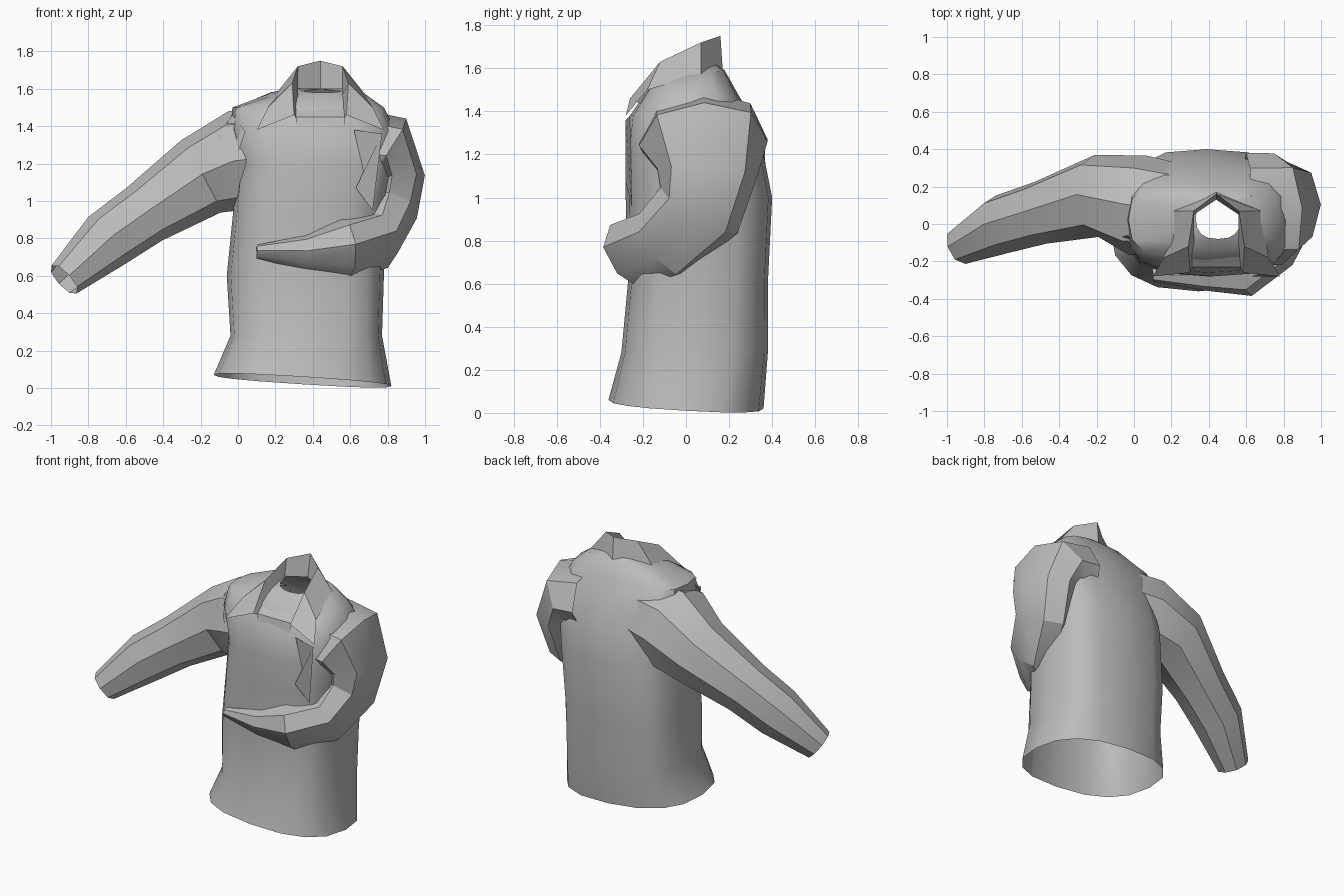
import bpy, bmesh, math
from mathutils import Vector

cube = bpy.data.objects.get("Cube")
if cube:
    bpy.data.objects.remove(cube, do_unlink=True)

GREY = (0.5, 0.5, 0.5, 1)
cloth = bpy.data.materials.new("grey_cloth")
cloth.use_nodes = True
cloth.diffuse_color = GREY
cloth.node_tree.nodes["Principled BSDF"].inputs["Base Color"].default_value = GREY


def loft(name, rows, closed=True, sharp_angle=32):
    """Skin rows of equal point count; the first and last rows stay open."""
    bm = bmesh.new()
    rows = [[bm.verts.new(point) for point in row] for row in rows]
    count = len(rows[0])
    for low, high in zip(rows, rows[1:]):
        for i in range(count if closed else count - 1):
            j = (i + 1) % count
            bm.faces.new((low[i], low[j], high[j], high[i]))
    bmesh.ops.recalc_face_normals(bm, faces=bm.faces)
    mesh = bpy.data.meshes.new(name)
    bm.to_mesh(mesh)
    bm.free()
    mesh.materials.append(cloth)
    part = bpy.data.objects.new(name, mesh)
    bpy.context.collection.objects.link(part)
    bpy.ops.object.select_all(action='DESELECT')
    part.select_set(True)
    bpy.context.view_layer.objects.active = part
    bpy.ops.object.shade_smooth_by_angle(angle=math.radians(sharp_angle))


def outline(sides, squareness):
    """Unit circle coordinates, pushed towards a rounded square."""
    def push(value):
        return math.copysign(abs(value) ** squareness, value)
    for i in range(sides):
        angle = math.tau * i / sides
        yield push(math.cos(angle)), push(math.sin(angle))


def torso_ring(left, right, front, back, z, tilt_x=0, tilt_y=0, squareness=0.65):
    """Level or tilted rounded outline between four limits."""
    return [((left + right) / 2 + c * (right - left) / 2,
             (front + back) / 2 + s * (back - front) / 2,
             z + tilt_x * c + tilt_y * s)
            for c, s in outline(16, squareness)]


def sleeve(name, stations, depth):
    """Tube square to its path; the cross-section frame turns with the path."""
    centres = [Vector(station[:3]) for station in stations]
    radii = [station[3] for station in stations]
    across = Vector((0, 1, 0))
    previous = None
    rings = []
    for i, (centre, radius) in enumerate(zip(centres, radii)):
        ahead = centres[min(i + 1, len(centres) - 1)]
        behind = centres[max(i - 1, 0)]
        along = (ahead - behind).normalized()
        if previous:
            across.rotate(previous.rotation_difference(along))
        across = (across - along * across.dot(along)).normalized()
        up = along.cross(across)
        rings.append([centre + radius * (up * c + across * s * depth)
                      for c, s in outline(sides=8, squareness=0.9)])
        previous = along
    loft(name, rings)


# Torso from flared hem, through pinched waist and broad shoulders, to neck hole
loft("torso", [
    torso_ring(-0.13, 0.82, -0.36, 0.36, 0.04, tilt_x=-0.03, tilt_y=-0.02,
               squareness=0.8),
    torso_ring(-0.04, 0.77, -0.3, 0.38, 0.28),
    torso_ring(-0.06, 0.78, -0.27, 0.38, 0.6),
    torso_ring(-0.02, 0.8, -0.28, 0.4, 1),
    torso_ring(0, 0.84, -0.28, 0.36, 1.2),
    torso_ring(-0.04, 0.84, -0.26, 0.3, 1.38),
    torso_ring(-0.03, 0.78, -0.18, 0.23, 1.5),
    torso_ring(0.16, 0.68, -0.13, 0.18, 1.57, tilt_y=0.02),
    torso_ring(0.33, 0.57, -0.08, 0.14, 1.6, tilt_y=0.02, squareness=0.8),
])

# Right sleeve hangs out and down; left sleeve bends across the front
sleeve("right_sleeve", [
    (0.2, 0.08, 1.24, 0.25),
    (0.02, 0.1, 1.22, 0.27),
    (-0.2, 0.15, 1.13, 0.22),
    (-0.5, 0.06, 0.93, 0.17),
    (-0.7, 0, 0.79, 0.16),
    (-0.93, -0.12, 0.58, 0.1),
], depth=1)
sleeve("left_sleeve", [
    (0.6, 0.08, 1.27, 0.23),
    (0.77, 0.08, 1.25, 0.23),
    (0.82, 0.1, 1.12, 0.18),
    (0.8, 0.06, 0.94, 0.16),
    (0.74, -0.1, 0.79, 0.14),
    (0.57, -0.23, 0.74, 0.14),
    (0.36, -0.26, 0.72, 0.08),
    (0.1, -0.27, 0.73, 0.03),
], depth=1.3)

# Pointed collar: each row runs from neck edge over the crest to outer edge
NECK_X = 0.44
collar_half = [
    [(0.12, -0.2, 1.43), (0.14, -0.26, 1.46), (0.34, -0.28, 1.38)],
    [(0.12, -0.1, 1.57), (0.15, -0.12, 1.63), (0.28, -0.18, 1.5)],
    [(0.12, 0.05, 1.6), (0.12, 0.07, 1.72), (0.24, 0.07, 1.57)],
]
collar_back = [(NECK_X, 0.13, 1.6), (NECK_X, 0.16, 1.75), (NECK_X, 0.17, 1.6)]


def collar_side(side):
    return [[(NECK_X + side * x, y, z) for x, y, z in row] for row in collar_half]


loft("collar", collar_side(-1) + [collar_back] + collar_side(1)[::-1],
     closed=False, sharp_angle=20)

# Front closing panel between the collar points
loft("neck_panel", [
    [(NECK_X + side * 0.13, y, z) for side in (-1, 0, 1)]
    for y, z in ((-0.08, 1.57), (-0.23, 1.45), (-0.25, 1.36))
], closed=False)


def fold(name, start, end, upper, lower):
    """Kite of creased cloth with its long axis from start to end."""
    loft(name, [(upper, start), (end, lower)], closed=False)


# Creased cloth in front of the armholes
fold("shoulder_fold", start=(-0.11, -0.08, 1.35), end=(0.04, -0.22, 1.37),
     upper=(-0.03, -0.06, 1.46), lower=(0, -0.15, 1.26))
fold("chest_fold", start=(0.77, -0.28, 1.36), end=(0.72, -0.25, 0.95),
     upper=(0.62, -0.26, 1.38), lower=(0.63, -0.28, 1.07))
